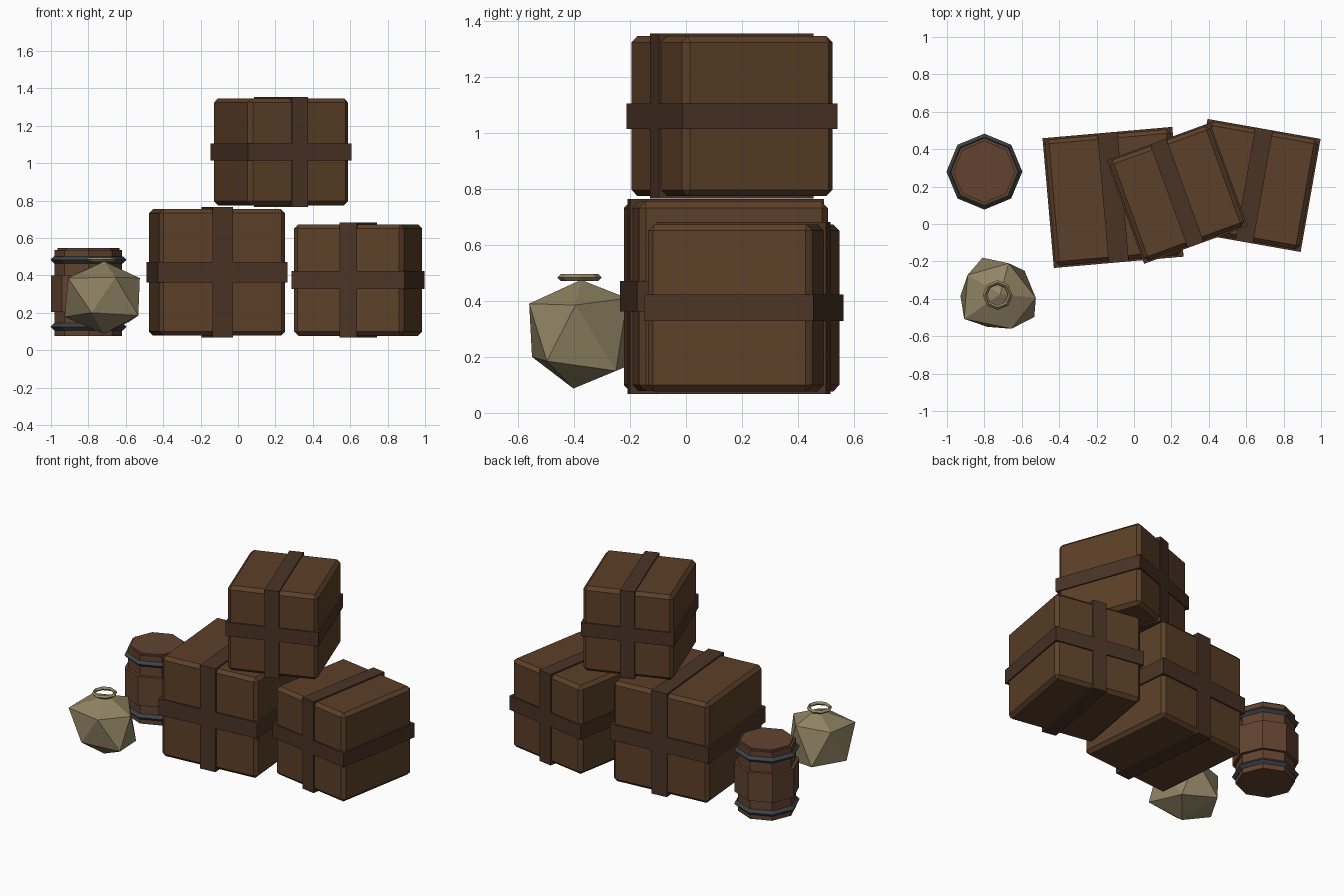
import bpy, bmesh
from math import radians
from mathutils import Vector

if "Cube" in bpy.data.objects:
    bpy.data.objects.remove(bpy.data.objects["Cube"])


def material(name, rgb):
    m = bpy.data.materials.new(name)
    m.diffuse_color = (*rgb, 1)
    m.use_nodes = True
    m.node_tree.nodes["Principled BSDF"].inputs["Base Color"].default_value = m.diffuse_color
    return m


CRATE = material("crate_wood", (0.107, 0.051, 0.021))
BAND = material("band_wood", (0.069, 0.034, 0.019))
BARREL = material("barrel_wood", (0.122, 0.055, 0.030))
IRON = material("hoop_iron", (0.045, 0.051, 0.058))
CLOTH = material("sack_cloth", (0.283, 0.231, 0.127))


def finish(name, mat):
    ob = bpy.context.object
    ob.name = name
    ob.data.materials.append(mat)
    return ob


def box(name, loc, size, turn, mat, bevel=0):
    bpy.ops.mesh.primitive_cube_add(size=1, location=loc, rotation=(0, 0, radians(turn)))
    ob = finish(name, mat)
    ob.scale = size
    bpy.ops.object.transform_apply(location=False, rotation=False, scale=True)
    if bevel:
        mod = ob.modifiers.new("chamfer", "BEVEL")
        mod.width, mod.segments = bevel, 1


def crate(name, loc, s, turn):
    outer, strap = s * 1.03, s * 0.16
    box(name, loc, (s, s, s), turn, CRATE, 0.022)
    box(name + "_side_band", loc, (outer, outer, strap), turn, BAND)
    box(name + "_top_band", loc, (strap, outer, outer), turn, BAND)


def drum(name, x, y, z0, z1, r):
    bpy.ops.mesh.primitive_cylinder_add(vertices=8, radius=r, depth=z1 - z0,
                                        location=(x, y, (z0 + z1) / 2))
    finish(name, BARREL)


def ring(name, loc, major, minor, mat):
    bpy.ops.mesh.primitive_torus_add(major_segments=8, minor_segments=4, location=loc,
                                     major_radius=major, minor_radius=minor)
    finish(name, mat)


# Stack of three strapped crates
crate("large_crate", (-0.112, 0.142, 0.416), 0.676, 5)
crate("right_crate", (0.642, 0.206, 0.375), 0.596, -10)
crate("top_crate", (0.230, 0.164, 1.060), 0.571, 20)

# Eight-sided barrel with a wider middle, lid and two hoops
bx, by = -0.80, 0.28
drum("barrel_body", bx, by, 0.075, 0.535, 0.18)
drum("barrel_middle", bx, by, 0.205, 0.40, 0.20)
drum("barrel_lid", bx, by, 0.52, 0.546, 0.166)
for label, z in (("lower", 0.125), ("upper", 0.483)):
    ring("barrel_hoop_" + label, (bx, by, z), 0.184, 0.019, IRON)

# Lumpy twenty-faced sack: two staggered rings of five between two tips
low = [(-0.783, -0.55, 0.20), (-0.533, -0.497, 0.185), (-0.585, -0.25, 0.15),
       (-0.81, -0.18, 0.18), (-0.928, -0.385, 0.178)]
high = [(-0.655, -0.56, 0.39), (-0.525, -0.395, 0.385), (-0.67, -0.21, 0.41),
        (-0.89, -0.273, 0.40), (-0.908, -0.508, 0.385)]
bm = bmesh.new()
L = [bm.verts.new(p) for p in low]
U = [bm.verts.new(p) for p in high]
bottom = bm.verts.new((-0.716, -0.402, 0.087))
top = bm.verts.new((-0.715, -0.375, 0.475))
for i in range(5):
    j = (i + 1) % 5
    for tri in ((L[i], L[j], U[i]), (U[i], L[j], U[j]), (top, U[i], U[j]), (bottom, L[j], L[i])):
        bm.faces.new(tri)
bmesh.ops.recalc_face_normals(bm, faces=bm.faces)
mesh = bpy.data.meshes.new("sack")
bm.to_mesh(mesh)
bm.free()
mesh.materials.append(CLOTH)
bpy.context.collection.objects.link(bpy.data.objects.new("sack", mesh))

# Tie ring over the sack's tip
ring("sack_tie", (-0.729, -0.380, 0.484), 0.067, 0.0125, CLOTH)
